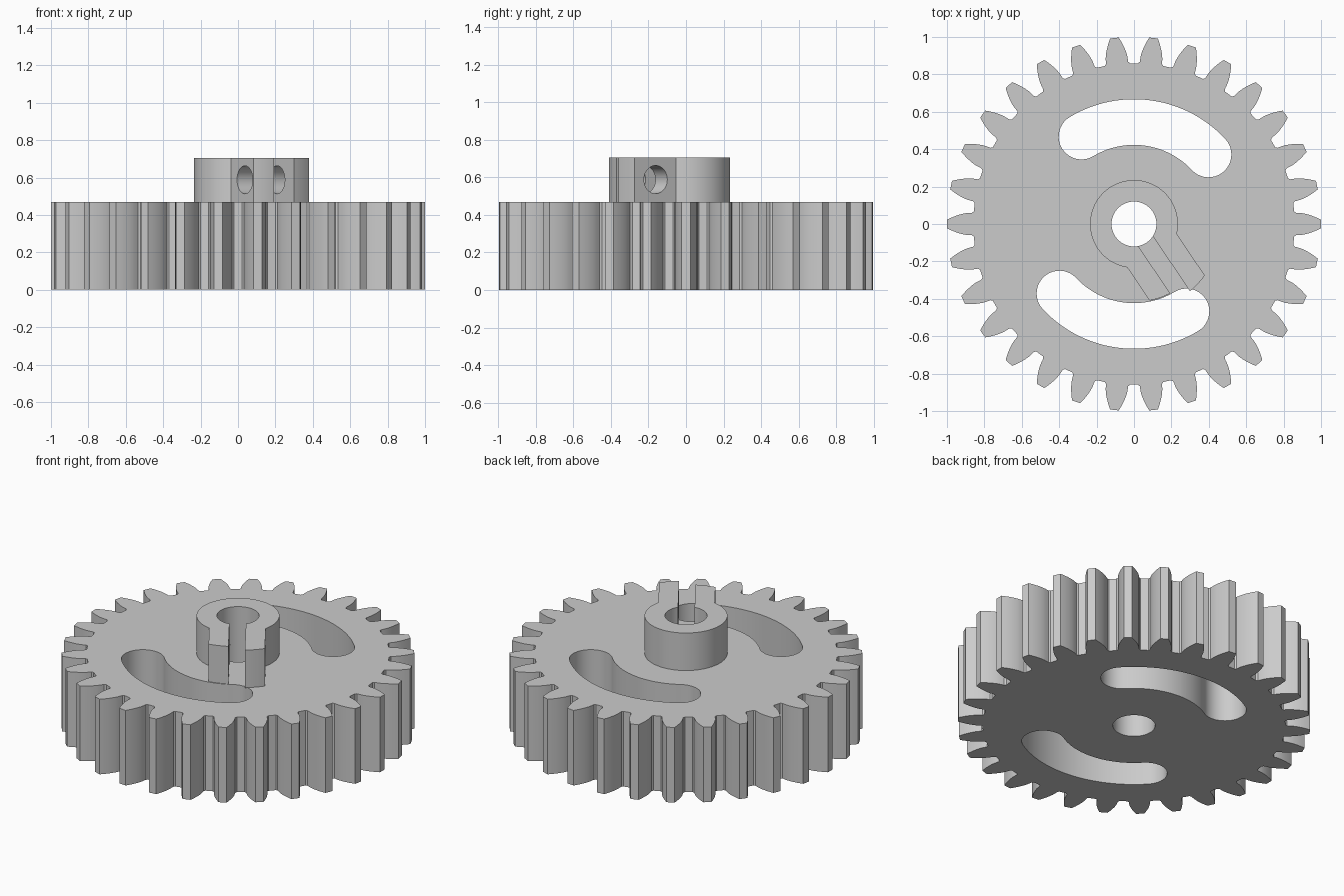
import bpy, bmesh
from math import sin, cos, tan, acos, asin, sqrt, pi, radians
from mathutils import Matrix

cube = bpy.data.objects.get("Cube")
if cube:
    bpy.data.objects.remove(cube)

grey = bpy.data.materials.new("plain grey")
grey.use_nodes = True
grey.diffuse_color = (0.6, 0.6, 0.6, 1)
grey.node_tree.nodes["Principled BSDF"].inputs["Base Color"].default_value = (0.6, 0.6, 0.6, 1)

TEETH, TIP, PITCH, ROOT = 30, 1.0, 0.9375, 0.859
PLATE_TOP, HUB_TOP = 0.47, 0.705
BORE, HUB = 0.12, 0.235
CLAMP = radians(-56)          # direction in which the clamp ears point
GAP, EAR = 0.047, 0.16        # half widths of the split and of the ear pair


def polar(r, a, cx=0, cy=0):
    return (cx + r * cos(a), cy + r * sin(a))


def arc(r, a0, a1, n, cx=0, cy=0):
    return [polar(r, a0 + (a1 - a0) * i / n, cx, cy) for i in range(n + 1)]


def prism(name, outline, z0, z1):
    """Extrude a flat outline from z0 to z1."""
    bm = bmesh.new()
    face = bm.faces.new([bm.verts.new((x, y, z0)) for x, y in outline])
    out = bmesh.ops.extrude_face_region(bm, geom=[face])
    top = [v for v in out["geom"] if isinstance(v, bmesh.types.BMVert)]
    bmesh.ops.translate(bm, verts=top, vec=(0, 0, z1 - z0))
    bmesh.ops.recalc_face_normals(bm, faces=bm.faces)
    mesh = bpy.data.meshes.new(name)
    bm.to_mesh(mesh)
    bm.free()
    mesh.materials.append(grey)
    ob = bpy.data.objects.new(name, mesh)
    bpy.context.collection.objects.link(ob)
    return ob


def select(ob):
    bpy.ops.object.select_all(action="DESELECT")
    ob.select_set(True)
    bpy.context.view_layer.objects.active = ob


def cut(ob, cutter):
    cutter.hide_render = True
    select(ob)
    mod = ob.modifiers.new("cut", "BOOLEAN")
    mod.operation, mod.solver, mod.object = "DIFFERENCE", "EXACT", cutter
    bpy.ops.object.modifier_apply(modifier=mod.name)
    bpy.data.objects.remove(cutter)


# Involute tooth flank as (radius, half angle), root to tip
def inv(a):
    return tan(a) - a


pressure = radians(20)
base = PITCH * cos(pressure)
half = pi / TEETH / 2 + inv(pressure)
flank = [(ROOT, half + 0.012), (ROOT + 0.009, half + 0.002)]
for i in range(9):
    r = base + (TIP - base) * i / 8
    flank.append((r, half - inv(acos(min(1, base / r)))))

# Gear body
outline = []
for t in range(TEETH):
    a = 2 * pi * t / TEETH
    outline += [polar(r, a - h) for r, h in flank]
    outline += [polar(r, a + h) for r, h in reversed(flank)]
gear = prism("gear_body", outline, 0, PLATE_TOP)
cut(gear, prism("bore_cutter", arc(BORE, 0, 2 * pi, 64)[:-1], -0.1, 0.6))

# Two curved windows, half a turn apart
MID, W = 0.545, 0.122
for turn in (0, pi):
    a0, a1 = radians(43) + turn, radians(121) + turn
    window = arc(MID + W, a0, a1, 32)
    window += arc(W, a1, a1 + pi, 20, *polar(MID, a1))[1:-1]
    window += arc(MID - W, a1, a0, 32)
    window += arc(W, a0 + pi, a0 + 2 * pi, 20, *polar(MID, a0))[1:-1]
    cut(gear, prism("window_cutter", window, -0.1, 0.6))

# Split hub with two clamp ears of different length
LONG, SHORT = 0.468, 0.418
c = CLAMP
profile = arc(LONG, c + asin(GAP / LONG), c + asin(EAR / LONG), 6)
profile += arc(HUB, c + asin(EAR / HUB), c + 2 * pi - asin(EAR / HUB), 56)
profile += arc(SHORT, c - asin(EAR / SHORT), c - asin(GAP / SHORT), 6)
profile += arc(BORE, c + 2 * pi - asin(GAP / BORE), c + asin(GAP / BORE), 56)
hub = prism("clamp_hub", profile, PLATE_TOP, HUB_TOP)

# Screw hole across both ears
hole = prism("screw_hole_cutter", arc(0.075, 0, 2 * pi, 40)[:-1], -0.4, 0.4)
x, y = polar(0.303, c)
hole.matrix_world = (Matrix.Translation((x, y, 0.588)) @ Matrix.Rotation(c, 4, "Z")
                     @ Matrix.Rotation(pi / 2, 4, "X"))
bpy.context.view_layer.update()
cut(hub, hole)

for ob in (gear, hub):
    select(ob)
    bpy.ops.object.shade_smooth_by_angle(angle=radians(25))
